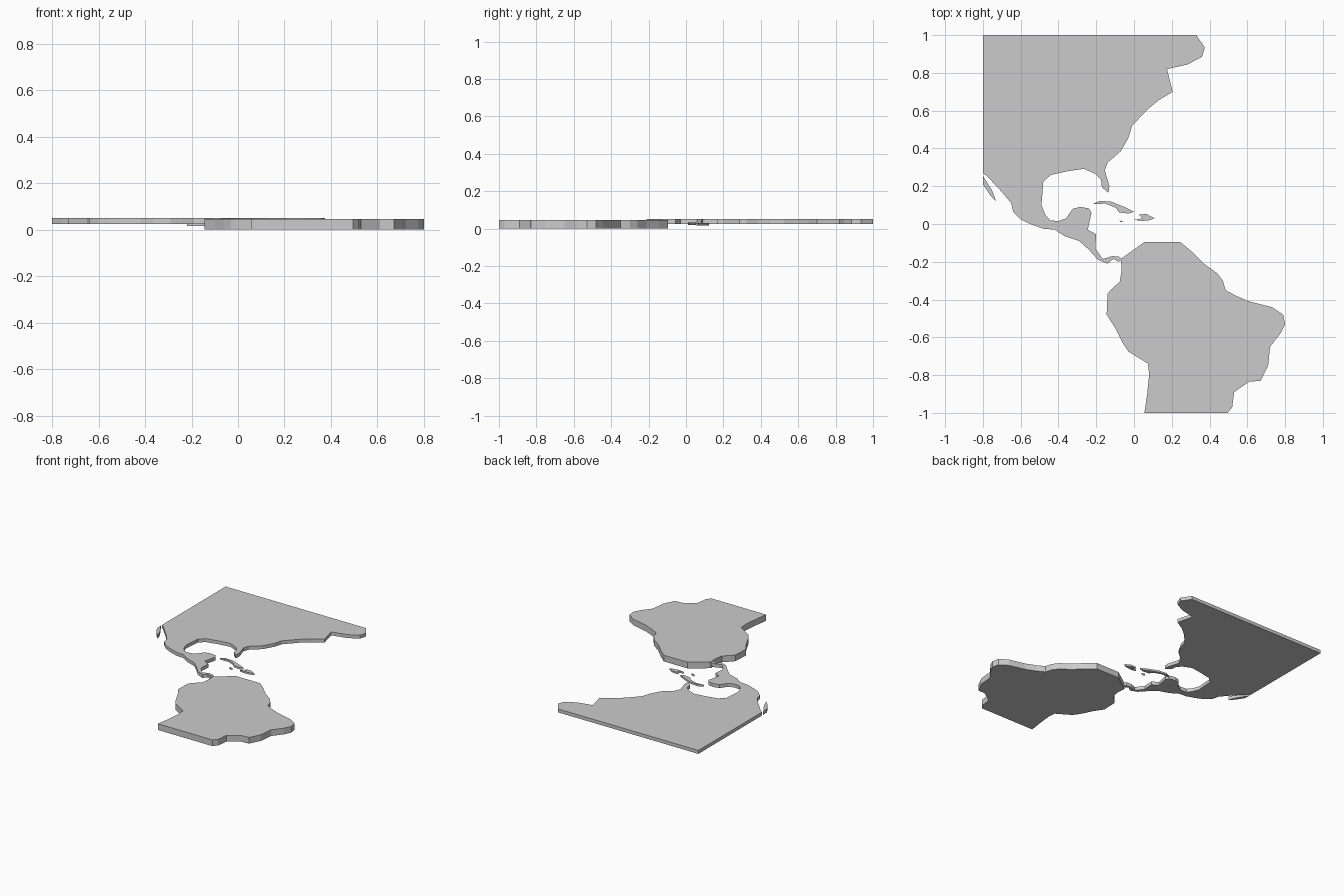
import bpy
import bmesh


def slab(name, outline, bottom, top):
    """Flat plate: outline in hundredths of a unit, extruded from bottom to top."""
    bm = bmesh.new()
    face = bm.faces.new([bm.verts.new((x / 100, y / 100, bottom)) for x, y in outline])
    bm.normal_update()
    ext = bmesh.ops.extrude_face_region(bm, geom=[face], use_keep_orig=True)
    for v in ext["geom"]:
        if isinstance(v, bmesh.types.BMVert):
            v.co.z = top
    bmesh.ops.recalc_face_normals(bm, faces=bm.faces)
    mesh = bpy.data.meshes.new(name)
    bm.to_mesh(mesh)
    bm.free()
    obj = bpy.data.objects.new(name, mesh)
    bpy.context.collection.objects.link(obj)
    return obj


# Northern land: east coast, gulf coast, isthmus, then west coast
east_coast = [(-80, 100), (33, 100), (37.5, 93.5), (36, 88.5), (28.5, 84.5),
              (17.5, 82), (20.5, 70), (13, 65.5), (7, 60.5), (-1, 52),
              (-3, 45.5), (-7, 38.5), (-14, 32.5), (-15.5, 28.5), (-13, 20),
              (-13.5, 16.5), (-17, 19.5), (-17.5, 23.5)]
gulf_coast = [(-20.5, 26.5), (-26.5, 29.2), (-35, 28), (-44, 26), (-48, 22.5),
              (-49, 10), (-47, 5), (-44.5, 2), (-40, 1.5), (-36, 3),
              (-32.5, 8), (-28.5, 9), (-24, 8.3), (-22.5, 6), (-24.5, -3)]
isthmus = [(-20, -5.5), (-20.5, -13), (-16.5, -18.5), (-11.5, -17), (-8, -17.2),
           (-6.5, -18.8), (-8, -20), (-11, -18.5), (-14, -21), (-19, -19)]
west_coast = [(-24, -13.5), (-29, -9), (-36.5, -6.5), (-42, -3), (-48, -2.5),
              (-55, 0), (-60, 2.5), (-64, 6.5), (-65, 11), (-70, 17),
              (-78, 25.5), (-80, 27)]
slab("northern_land", east_coast + gulf_coast + isthmus + west_coast, 0.025, 0.05)

# Southern land
south_east = [(5.5, -9.5), (24.5, -9.5), (30.5, -14.5), (37, -21), (44, -26),
              (47, -30), (48.5, -35), (54, -38), (61, -41), (73, -44),
              (79, -48), (80, -53), (77.5, -58), (72, -65), (71, -75),
              (67, -83), (61, -83.5), (53, -89), (52, -97), (49.5, -100)]
south_west = [(5.5, -100), (7, -90), (8, -80), (7.5, -74), (-3, -67.5),
              (-6, -63), (-10, -55), (-14.5, -48), (-14, -37), (-12, -34.5),
              (-7.5, -30.5), (-6.5, -24), (-7, -18.5)]
slab("southern_land", south_east + south_west, 0.0, 0.045)

# Peninsula and islands
slab("west_peninsula", [(-80, 25.5), (-75, 17.5), (-73, 12), (-76, 15), (-80, 21)], 0.025, 0.05)
slab("long_island", [(-22, 10.5), (-18, 12.3), (-12, 11.8), (-5, 9), (0, 6.5),
                     (-3, 5.5), (-8, 6.2), (-9.5, 8.5), (-15, 10.8)], 0.016, 0.029)
slab("east_island", [(0, 2.2), (4.5, 3), (2.5, 5), (6.5, 5.3), (11, 3),
                     (8, 2), (4.5, 1.6)], 0.02, 0.033)
slab("small_island", [(-8, 1.9), (-5.5, 1.3), (-7, 1)], 0.02, 0.033)
